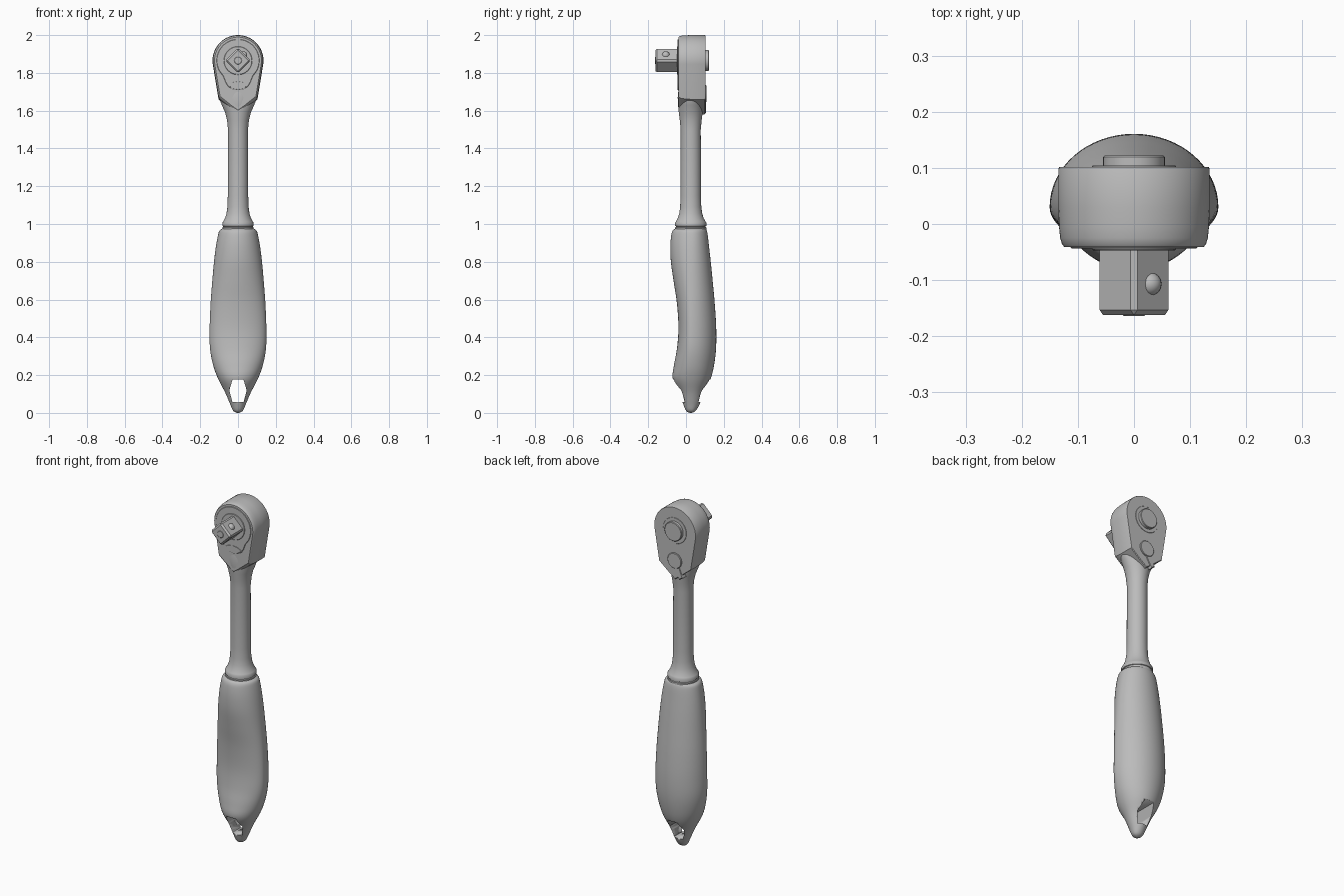
import bpy, bmesh, math
from mathutils import Matrix, Vector

cube = bpy.data.objects.get("Cube")
if cube:
    bpy.data.objects.remove(cube)

steel = bpy.data.materials.new("grey steel")
steel.use_nodes = True
GREY = (0.5, 0.5, 0.5, 1)
steel.diffuse_color = GREY
steel.node_tree.nodes["Principled BSDF"].inputs["Base Color"].default_value = GREY

AXIS_Y = 0.025   # shaft axis
HEAD_Z = 1.865   # drive axis height


def finish(bm, name, angle=35):
    bmesh.ops.recalc_face_normals(bm, faces=bm.faces)
    mesh = bpy.data.meshes.new(name)
    bm.to_mesh(mesh)
    bm.free()
    mesh.materials.append(steel)
    ob = bpy.data.objects.new(name, mesh)
    bpy.context.collection.objects.link(ob)
    bpy.ops.object.select_all(action='DESELECT')
    ob.select_set(True)
    bpy.context.view_layer.objects.active = ob
    bpy.ops.object.shade_smooth_by_angle(angle=math.radians(angle))
    return ob


def loft(name, rings, angle=35):
    """Skin a list of equal-length point rings and cap both ends."""
    bm = bmesh.new()
    loops = [[bm.verts.new(p) for p in ring] for ring in rings]
    n = len(loops[0])
    for a, b in zip(loops, loops[1:]):
        for i in range(n):
            j = (i + 1) % n
            bm.faces.new((a[i], a[j], b[j], b[i]))
    bm.faces.new(loops[0])
    bm.faces.new(loops[-1])
    return finish(bm, name, angle)


def oval(z, rx, front, back, yc, n=64):
    """Horizontal ring whose front and back halves have their own depth."""
    ring = []
    for i in range(n):
        t = math.tau * i / n
        s = math.sin(t)
        ring.append((rx * math.cos(t), yc + s * (back if s > 0 else front), z))
    return ring


def spline(rows, steps=5):
    """Catmull-Rom curve through the rows."""
    pts = [Vector(r) for r in rows]
    pts = [pts[0]] + pts + [pts[-1]]
    out = []
    for a, b, c, d in zip(pts, pts[1:], pts[2:], pts[3:]):
        for k in range(steps):
            t = k / steps
            out.append(0.5 * (2 * b + (c - a) * t + (2 * a - 5 * b + 4 * c - d) * t * t
                              + (3 * b - a - 3 * c + d) * t ** 3))
    return out + [pts[-1]]


def plate(name, outline, y0, y1, edge=0.0):
    """Extrude an x-z outline along y, with a small chamfer at the y1 end."""
    cx = sum(p[0] for p in outline) / len(outline)
    cz = sum(p[1] for p in outline) / len(outline)
    size = max(abs(p[0] - cx) for p in outline)
    s = 1 - edge / size
    sign = 1 if y1 > y0 else -1
    rings = [[(x, y0, z) for x, z in outline],
             [(x, y1 - sign * edge, z) for x, z in outline]]
    if edge:
        rings.append([(cx + (x - cx) * s, y1, cz + (z - cz) * s) for x, z in outline])
    return loft(name, rings, 30)


def circle(r, z, n=48):
    return [(r * math.cos(math.tau * i / n), z + r * math.sin(math.tau * i / n))
            for i in range(n)]


def mirrored(half):
    """Close an outline from its +x half, listed from bottom to top."""
    return half + [(-x, z) for x, z in reversed(half) if abs(x) > 1e-6]


# Grip: height, half width, front y, back y
grip_rows = [
    (0.0, 0.006, 0.019, 0.031), (0.012, 0.026, 0.0, 0.052), (0.05, 0.043, -0.016, 0.074),
    (0.11, 0.069, -0.036, 0.095), (0.18, 0.105, -0.07, 0.13), (0.25, 0.131, -0.064, 0.148),
    (0.34, 0.148, -0.048, 0.159), (0.45, 0.15, -0.04, 0.16), (0.58, 0.145, -0.048, 0.152),
    (0.7, 0.136, -0.066, 0.141), (0.8, 0.127, -0.08, 0.131), (0.88, 0.117, -0.083, 0.122),
    (0.94, 0.106, -0.078, 0.115), (0.965, 0.098, -0.07, 0.11), (0.975, 0.084, -0.058, 0.105)]
grip = loft("grip", [oval(z, rx, 0.03 - f, b - 0.03, 0.03)
                     for z, rx, f, b in spline(grip_rows)])

# Hanging hole through the grip
hole = mirrored([(0.03, 0.058), (0.046, 0.12), (0.029, 0.176)])
cutter = plate("hole_cutter", hole, -0.3, 0.3)
cutter.hide_render = True
cut = grip.modifiers.new("hanging hole", 'BOOLEAN')
cut.operation = 'DIFFERENCE'
cut.solver = 'EXACT'
cut.object = cutter
bpy.context.view_layer.objects.active = grip
bpy.ops.object.modifier_apply(modifier=cut.name)
bpy.data.objects.remove(cutter)

# Collar and shaft, flaring into the head
shaft_rows = [(0.95, 0.08, 0.08), (0.973, 0.083, 0.083), (0.982, 0.083, 0.083),
              (0.984, 0.079, 0.079), (0.988, 0.079, 0.079), (0.99, 0.083, 0.083),
              (1.006, 0.083, 0.083), (1.012, 0.079, 0.079), (1.03, 0.069, 0.069),
              (1.055, 0.061, 0.061), (1.09, 0.056, 0.056), (1.15, 0.054, 0.054),
              (1.5, 0.053, 0.053), (1.55, 0.058, 0.058), (1.59, 0.068, 0.063),
              (1.63, 0.086, 0.067), (1.67, 0.102, 0.069), (1.7, 0.102, 0.066)]
loft("shaft", [oval(z, rx, ry, ry, AXIS_Y) for z, rx, ry in shaft_rows])

# Head: round top tapering to a blunt point, softened toward the front
arc = [(0.135 * math.cos(a), HEAD_Z + 0.135 * math.sin(a))
       for a in (math.radians(-8 + 98 * i / 24) for i in range(25))]
head = mirrored([(0.0, 1.58), (0.035, 1.605), (0.103, 1.66)] + arc)
head_rings = [(-0.041, 0.92), (-0.036, 0.95), (-0.025, 0.975), (-0.005, 0.99),
              (0.03, 1.0), (0.098, 1.0), (0.102, 0.985)]
loft("head", [[(x * s, y, HEAD_Z + (z - HEAD_Z) * s) for x, z in head]
              for y, s in head_rings], 30)

# Front cover: disc with a waisted tail
cover_arc = [(0.113 * math.cos(a), HEAD_Z + 0.113 * math.sin(a))
             for a in (math.radians(-30 + 120 * i / 24) for i in range(25))]
cover = mirrored([(0.0, 1.708), (0.03, 1.713), (0.052, 1.727), (0.066, 1.75),
                  (0.078, 1.782)] + cover_arc)
plate("front_cover", cover, -0.03, -0.044, 0.002)
lip = mirrored([(0.0, 1.712), (0.028, 1.717), (0.056, 1.737), (0.03, 1.75), (0.0, 1.755)])
plate("cover_lip", lip, -0.04, -0.046, 0.001)
plate("drive_collar", circle(0.075, HEAD_Z), -0.04, -0.047, 0.002)

# Square drive standing on its corner, with chamfered edges
bm = bmesh.new()
bmesh.ops.create_cube(bm, size=1, matrix=Matrix.Diagonal((0.096, 0.14, 0.096, 1)))
bmesh.ops.bevel(bm, geom=bm.edges[:], offset=0.009, segments=1, affect='EDGES')
bmesh.ops.transform(bm, verts=bm.verts, matrix=Matrix.Translation((0, -0.092, HEAD_Z))
                    @ Matrix.Rotation(math.radians(45), 4, 'Y'))
finish(bm, "square_drive", 20)
plate("drive_tip", circle(0.021, HEAD_Z, 32), -0.155, -0.164, 0.003)

# Locking ball on the upper left drive face
bm = bmesh.new()
bmesh.ops.create_uvsphere(bm, u_segments=24, v_segments=12, radius=0.021,
                          matrix=Matrix.Translation((0.028, -0.107, HEAD_Z + 0.028)))
finish(bm, "locking_ball", 60)

# Release button and its ring on the back
plate("button_ring", circle(0.075, HEAD_Z), 0.09, 0.104, 0.001)
plate("release_button", circle(0.055, HEAD_Z), 0.09, 0.122, 0.003)

# Direction lever: round hub and a tilted thumb tail
plate("lever_hub", circle(0.045, 1.69), 0.08, 0.109, 0.003)
tail = [(0.014, 1.66), (-0.03, 1.585), (-0.052, 1.6), (-0.022, 1.675)]
plate("lever_tail", tail, 0.05, 0.106, 0.004)
